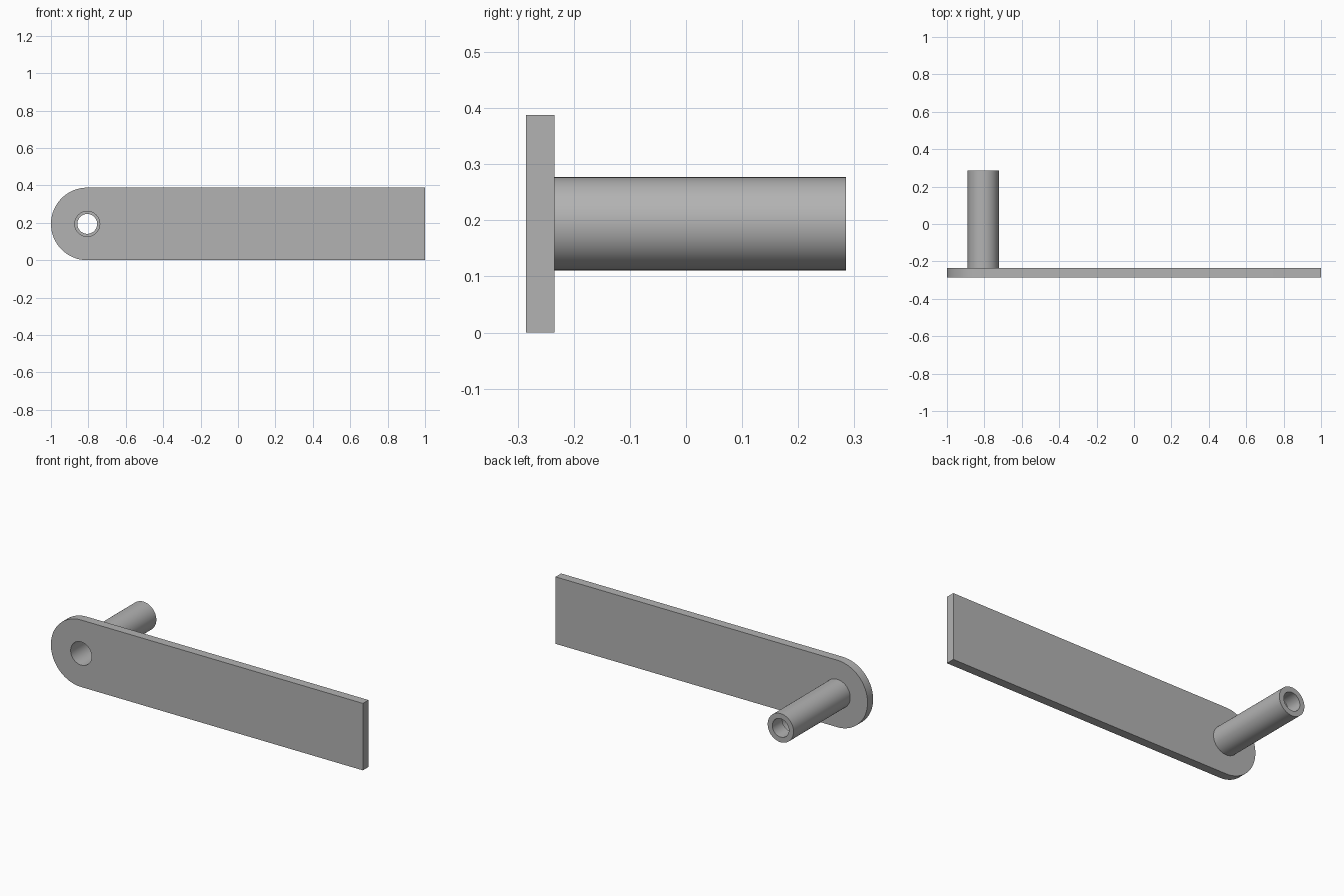
import bpy, bmesh
from math import sin, cos, pi
from mathutils import Vector, Matrix

default = bpy.data.objects.get("Cube")
if default:
    bpy.data.objects.remove(default, do_unlink=True)

# Main dimensions
R_END = 0.194              # rounded end, half the plate height
CX, CZ = -1 + R_END, R_END # shared axis of rounded end, bore and tube
FRONT, PLATE_BACK, TUBE_BACK = -0.285, -0.234, 0.285
R_TUBE, R_BORE, R_LIP = 0.083, 0.067, 0.053
LIP_START = TUBE_BACK - 0.09
SIDES = 64

steel = bpy.data.materials.new("grey steel")
steel.use_nodes = True
grey = (0.45, 0.45, 0.45, 1)
steel.diffuse_color = grey
steel.node_tree.nodes["Principled BSDF"].inputs["Base Color"].default_value = grey


def arc(radius, start, end, count, y):
    """Points on a circle about the shared axis."""
    angles = [start + (end - start) * i / count for i in range(count + 1)]
    return [Vector((CX + radius * cos(a), y, CZ + radius * sin(a))) for a in angles]


def finish(bm, name):
    bmesh.ops.recalc_face_normals(bm, faces=bm.faces)
    mesh = bpy.data.meshes.new(name)
    bm.to_mesh(mesh)
    bm.free()
    obj = bpy.data.objects.new(name, mesh)
    bpy.context.collection.objects.link(obj)
    mesh.materials.append(steel)
    bpy.ops.object.select_all(action="DESELECT")
    obj.select_set(True)
    bpy.context.view_layer.objects.active = obj
    bpy.ops.object.shade_smooth_by_angle(angle=pi / 6)


# Arm plate: rounded at one end, square at the other, with a round hole
bm = bmesh.new()
outline = arc(R_END, pi / 2, 3 * pi / 2, SIDES // 2, FRONT)
outline += [Vector((1, FRONT, 0)), Vector((1, FRONT, 2 * R_END))]
hole = arc(R_BORE, 0, 2 * pi, SIDES, FRONT)[:-1]
edges = []
for loop in (outline, hole):
    verts = [bm.verts.new(p) for p in loop]
    edges += [bm.edges.new((v, verts[i - 1])) for i, v in enumerate(verts)]
bmesh.ops.triangle_fill(bm, edges=edges, use_beauty=True, normal=(0, -1, 0))
extruded = bmesh.ops.extrude_face_region(bm, geom=bm.faces[:], use_keep_orig=True)
moved = [g for g in extruded["geom"] if isinstance(g, bmesh.types.BMVert)]
bmesh.ops.translate(bm, verts=moved, vec=(0, PLATE_BACK - FRONT, 0))
finish(bm, "arm_plate")

# Handle tube: turned profile, with a narrower lip inside its far end
bm = bmesh.new()
profile = [(R_BORE, PLATE_BACK), (R_TUBE, PLATE_BACK), (R_TUBE, TUBE_BACK),
           (R_LIP, TUBE_BACK), (R_LIP, LIP_START), (R_BORE, LIP_START)]
verts = [bm.verts.new((CX + r, y, CZ)) for r, y in profile]
edges = [bm.edges.new((v, verts[i - 1])) for i, v in enumerate(verts)]
bmesh.ops.spin(bm, geom=verts + edges, cent=(CX, 0, CZ), axis=(0, 1, 0),
               angle=2 * pi, steps=SIDES, use_merge=True)
bmesh.ops.remove_doubles(bm, verts=bm.verts, dist=0.0001)
finish(bm, "handle_tube")
